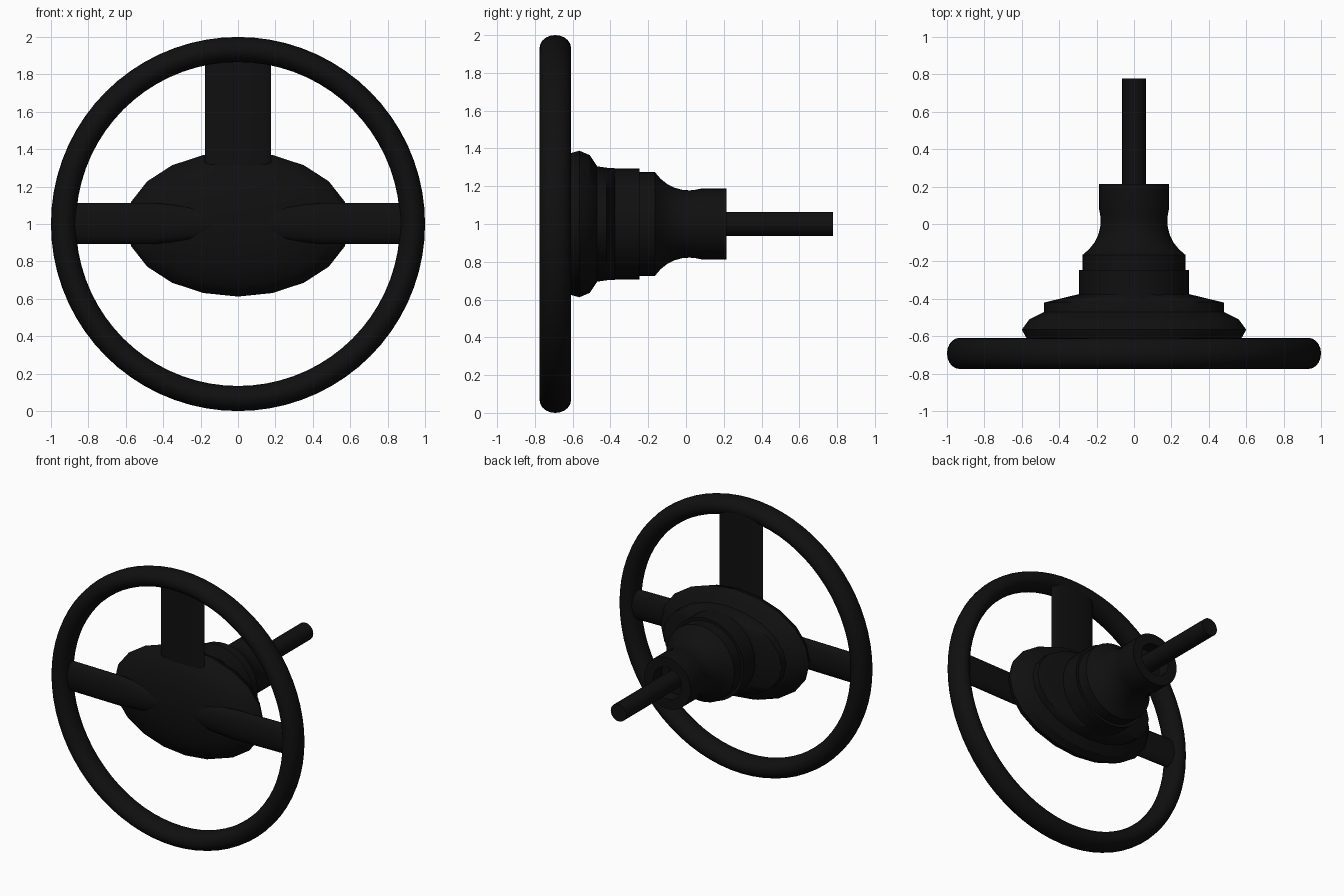
import bpy, bmesh, math

if "Cube" in bpy.data.objects:
    bpy.data.objects.remove(bpy.data.objects["Cube"])

CZ = 1.0  # height of the steering axis

black = bpy.data.materials.new("matte_black")
black.diffuse_color = (0.005, 0.005, 0.005, 1.0)
black.use_nodes = True
black.node_tree.nodes["Principled BSDF"].inputs["Base Color"].default_value = black.diffuse_color


def loft(name, rings, close_loop=False, angle=30):
    """Skin a list of equal-sized point rings; cap the ends unless looped."""
    bm = bmesh.new()
    vs = [[bm.verts.new(p) for p in ring] for ring in rings]
    n = len(vs[0])
    for i in range(len(vs) if close_loop else len(vs) - 1):
        a, b = vs[i], vs[(i + 1) % len(vs)]
        for j in range(n):
            k = (j + 1) % n
            bm.faces.new((a[j], a[k], b[k], b[j]))
    if not close_loop:
        bm.faces.new(vs[0])
        bm.faces.new(vs[-1])
    bmesh.ops.recalc_face_normals(bm, faces=bm.faces)
    mesh = bpy.data.meshes.new(name)
    bm.to_mesh(mesh)
    bm.free()
    mesh.materials.append(black)
    ob = bpy.data.objects.new(name, mesh)
    bpy.context.collection.objects.link(ob)
    bpy.ops.object.select_all(action='DESELECT')
    ob.select_set(True)
    bpy.context.view_layer.objects.active = ob
    bpy.ops.object.shade_smooth_by_angle(angle=math.radians(angle))
    return ob


def ellipse_y(y, a, b, n):
    """Ellipse of half-width a and half-height b across the steering axis."""
    return [(a * math.sin(2 * math.pi * i / n), y,
             CZ + b * math.cos(2 * math.pi * i / n)) for i in range(n)]


def turned(name, profile, n):
    return loft(name, [ellipse_y(y, r, r, n) for y, r in profile])


# Rim: oval section swept round the axis
rim = []
for i in range(72):
    t = 2 * math.pi * i / 72
    ring = []
    for j in range(20):
        p = 2 * math.pi * j / 20
        r = 0.933 + 0.067 * math.cos(p)
        ring.append((r * math.sin(t), -0.692 + 0.083 * math.sin(p), CZ + r * math.cos(t)))
    rim.append(ring)
loft("wheel_rim", rim, close_loop=True)

# Oval hub pad: 20-sided, domed at the front, stepped at the back
hub = [(-0.728, 0.06, 0.04), (-0.72, 0.22, 0.14), (-0.695, 0.38, 0.25),
       (-0.655, 0.50, 0.33), (-0.61, 0.575, 0.375), (-0.565, 0.60, 0.388),
       (-0.51, 0.56, 0.365), (-0.47, 0.48, 0.305), (-0.42, 0.48, 0.298),
       (-0.375, 0.295, 0.295)]
loft("hub_pad", [ellipse_y(y, a, b, 20) for y, a, b in hub])

# Top spoke: wide, thin, slightly domed plate
top = []
for z in (1.15, 1.92):
    top.append([(0.176 * math.cos(2 * math.pi * i / 16),
                 -0.637 + 0.026 * math.sin(2 * math.pi * i / 16), z) for i in range(16)])
loft("top_spoke", top, angle=50)

# Side spokes: flattened bars running into the front of the hub
for side, label in ((-1, "left"), (1, "right")):
    bar = []
    for x, y, h, t in ((0.03, -0.70, 0.03, 0.02), (0.25, -0.695, 0.09, 0.035),
                       (0.45, -0.69, 0.11, 0.045), (0.93, -0.68, 0.11, 0.045)):
        bar.append([(side * x, y + t * math.sin(2 * math.pi * i / 16),
                     CZ + 0.003 + h * math.cos(2 * math.pi * i / 16)) for i in range(16)])
    loft(label + "_spoke", bar, angle=50)

# Column housing: stepped sleeve, waisted neck, hollow collar
turned("column_housing", [(-0.42, 0.295), (-0.245, 0.295), (-0.245, 0.275), (-0.165, 0.275),
                          (-0.135, 0.24), (-0.10, 0.212), (-0.06, 0.192), (-0.02, 0.181),
                          (0.02, 0.178), (0.05, 0.181), (0.08, 0.187), (0.215, 0.187),
                          (0.215, 0.115), (0.12, 0.115)], 40)

# Steering shaft
turned("steering_shaft", [(0.10, 0.063), (0.778, 0.063)], 24)
